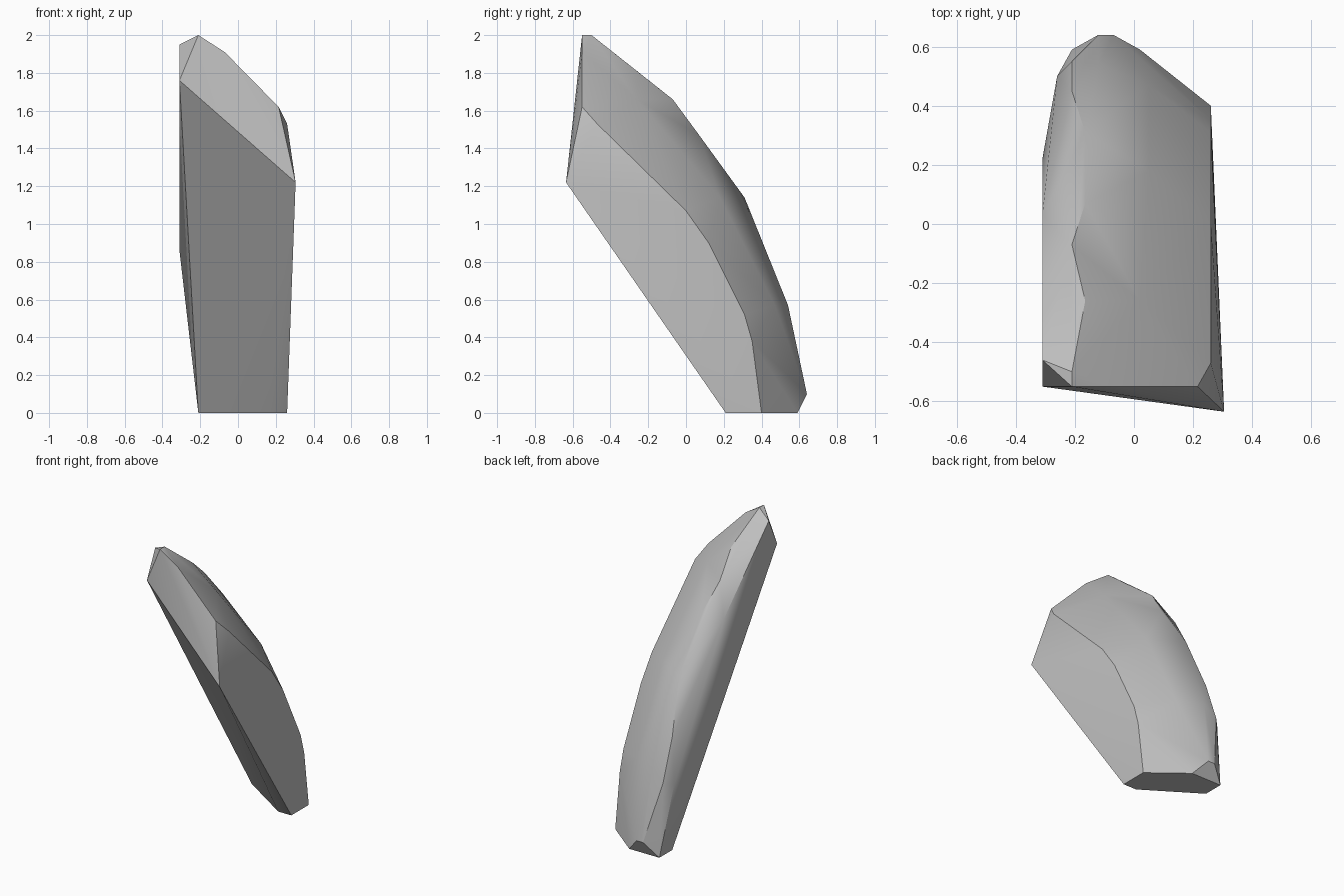
import bpy
import bmesh
import math

cube = bpy.data.objects.get("Cube")
if cube:
    bpy.data.objects.remove(cube, do_unlink=True)


def make_material(name, colour):
    material = bpy.data.materials.new(name)
    material.use_nodes = True
    material.diffuse_color = colour
    shader = material.node_tree.nodes["Principled BSDF"]
    shader.inputs["Base Color"].default_value = colour
    shader.inputs["Roughness"].default_value = 0.8
    return material


def wrap_profiles(name, profiles, material):
    """Stretch a faceted convex skin over a set of outline profiles."""
    bm = bmesh.new()
    for profile in profiles:
        for point in profile:
            bm.verts.new(point)
    hull = bmesh.ops.convex_hull(bm, input=bm.verts[:])
    unused = {item for key in ("geom_interior", "geom_unused")
              for item in hull[key] if isinstance(item, bmesh.types.BMVert)}
    bmesh.ops.delete(bm, geom=list(unused), context="VERTS")
    # Merge the nearly flat triangles into clean facets
    bmesh.ops.dissolve_limit(bm, angle_limit=math.radians(2),
                             verts=bm.verts[:], edges=bm.edges[:])
    bmesh.ops.recalc_face_normals(bm, faces=bm.faces[:])
    mesh = bpy.data.meshes.new(name)
    bm.to_mesh(mesh)
    bm.free()
    mesh.materials.append(material)
    obj = bpy.data.objects.new(name, mesh)
    bpy.context.collection.objects.link(obj)
    return obj


# Footprint resting on the ground, with a chipped back corner
foot = [(.26, .21, 0), (.26, .4, 0), (.02, .59, 0), (-.21, .59, 0),
        (-.21, .45, 0), (.16, .21, 0), (-.07, .64, .1), (-.12, .64, .1)]

# Slanted cap at the leaning upper end
cap = [(-.31, -.55, 1.76), (-.31, -.46, 1.95), (-.21, -.55, 2),
       (-.21, -.5, 2), (-.07, -.55, 1.91), (.215, -.55, 1.62),
       (.26, -.47, 1.53), (.305, -.635, 1.22)]

# High ridge along the curved back
ridge = [(-.12, .54, .57), (-.165, .31, 1.14), (-.165, .07, 1.47),
         (-.21, -.07, 1.66), (-.165, -.26, 1.81)]

# Middle of the back, between the ridge and the low edge
middle = [(.05, .47, .57), (.05, .18, 1.14), (.02, -.26, 1.66)]

# Low edge of the back, bordering the broad flat side
low_edge = [(.26, 0, 1.07), (.26, .12, .9), (.26, .31, .52), (.26, .35, .38)]

# Narrow bevelled side beyond the ridge
narrow_side = [(-.31, .03, 1.46), (-.31, .22, .86), (-.26, .5, .48),
               (-.21, .45, .78), (-.21, .55, .5)]

stone = make_material("stone grey", (.52, .52, .52, 1))
shard = wrap_profiles("curved_stone_shard",
                      [foot, cap, ridge, middle, low_edge, narrow_side], stone)

# Soft back surface with crisp chipped edges
bpy.ops.object.select_all(action="DESELECT")
shard.select_set(True)
bpy.context.view_layer.objects.active = shard
bpy.ops.object.shade_smooth_by_angle(angle=math.radians(30))
